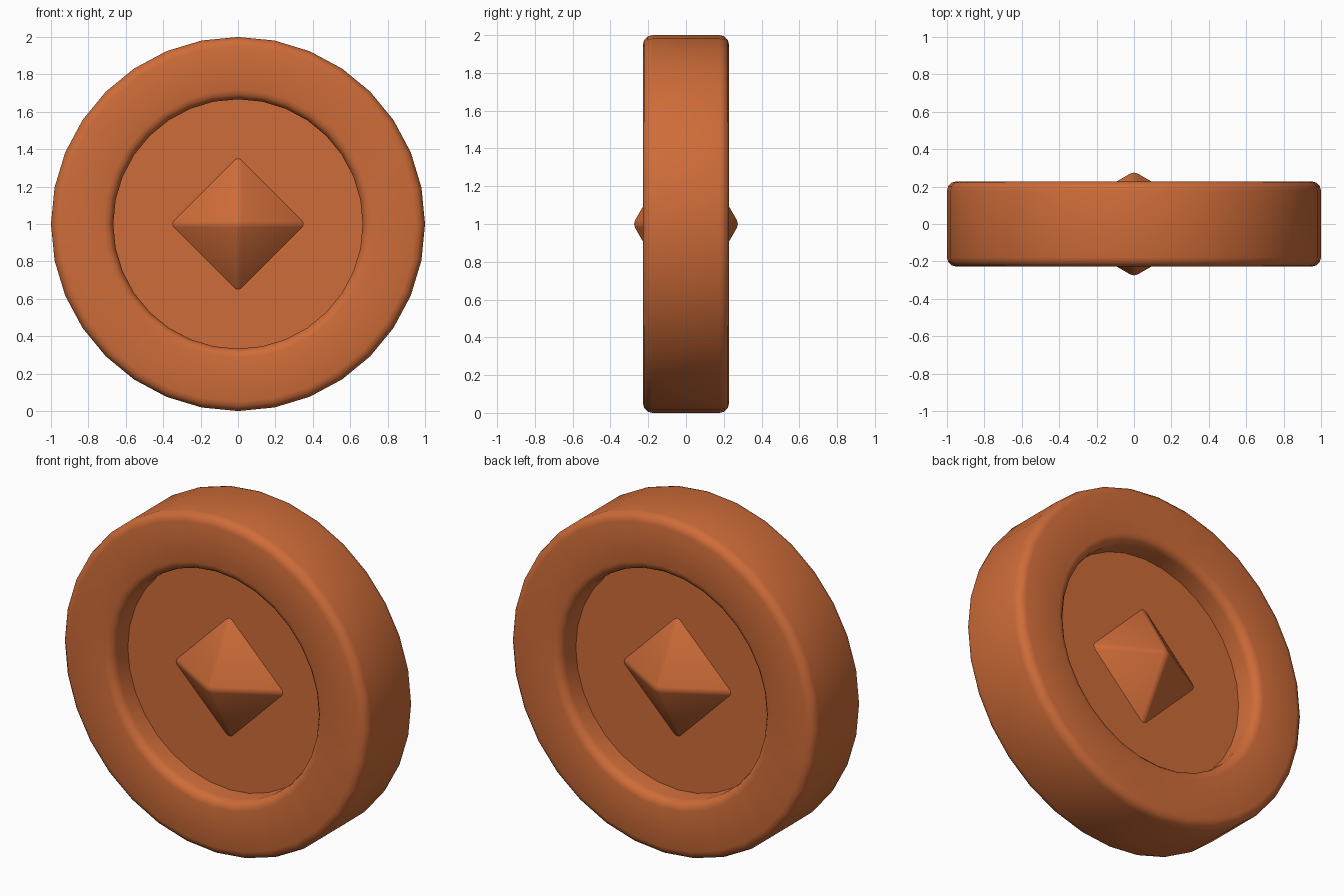
import bpy, bmesh, math

if "Cube" in bpy.data.objects:
    bpy.data.objects.remove(bpy.data.objects["Cube"])

SIDES = 32
CZ = 1.0

orange = bpy.data.materials.new("burnt orange")
orange.diffuse_color = (0.62, 0.15, 0.04, 1.0)
orange.use_nodes = True
orange.node_tree.nodes["Principled BSDF"].inputs["Base Color"].default_value = orange.diffuse_color


def finish(bm, name, smooth):
    bmesh.ops.recalc_face_normals(bm, faces=bm.faces)
    for f in bm.faces:
        f.smooth = smooth
    mesh = bpy.data.meshes.new(name)
    bm.to_mesh(mesh)
    bm.free()
    obj = bpy.data.objects.new(name, mesh)
    obj.data.materials.append(orange)
    obj.location.z = CZ
    bpy.context.collection.objects.link(obj)
    return obj


def lathe(name, profile, smooth, closed=True):
    """Spin a (radius, y) profile around the y axis."""
    bm = bmesh.new()
    rings = []
    for i in range(SIDES):
        a = 2 * math.pi * i / SIDES
        rings.append([bm.verts.new((r * math.sin(a), y, r * math.cos(a))) for r, y in profile])
    n = len(profile)
    for i in range(SIDES):
        p, q = rings[i], rings[(i + 1) % SIDES]
        for j in range(n if closed else n - 1):
            k = (j + 1) % n
            bm.faces.new((p[j], p[k], q[k], q[j]))
    if not closed:
        bm.faces.new([r[0] for r in rings])
        bm.faces.new([r[-1] for r in rings])
    return finish(bm, name, smooth)


# Outer rim: rounded rectangle section
R_OUT, R_IN, HALF, BEV = 1.0, 0.667, 0.228, 0.05
section = []
for cr, cy, start in ((R_OUT - BEV, HALF - BEV, 0), (R_IN + BEV, HALF - BEV, 90),
                      (R_IN + BEV, BEV - HALF, 180), (R_OUT - BEV, BEV - HALF, 270)):
    for s in range(4):
        a = math.radians(start + 30 * s)
        section.append((cr + BEV * math.cos(a), cy + BEV * math.sin(a)))
lathe("outer_rim", section, True)

# Recessed disc
lathe("inner_disc", [(0.69, -0.08), (0.69, 0.08)], False, closed=False)

# Hub: octahedron poking through both faces of the disc, softened edges
bm = bmesh.new()
ring = [bm.verts.new(c) for c in ((0.5, 0, 0), (0, 0, 0.5), (-0.5, 0, 0), (0, 0, -0.5))]
for y in (-0.287, 0.287):
    tip = bm.verts.new((0, y, 0))
    for i in range(4):
        bm.faces.new((ring[i], ring[(i + 1) % 4], tip))
bmesh.ops.recalc_face_normals(bm, faces=bm.faces)
bmesh.ops.bevel(bm, geom=list(bm.edges), offset=0.02, segments=2, profile=0.5, affect='EDGES')
hub = finish(bm, "diamond_hub", True)
